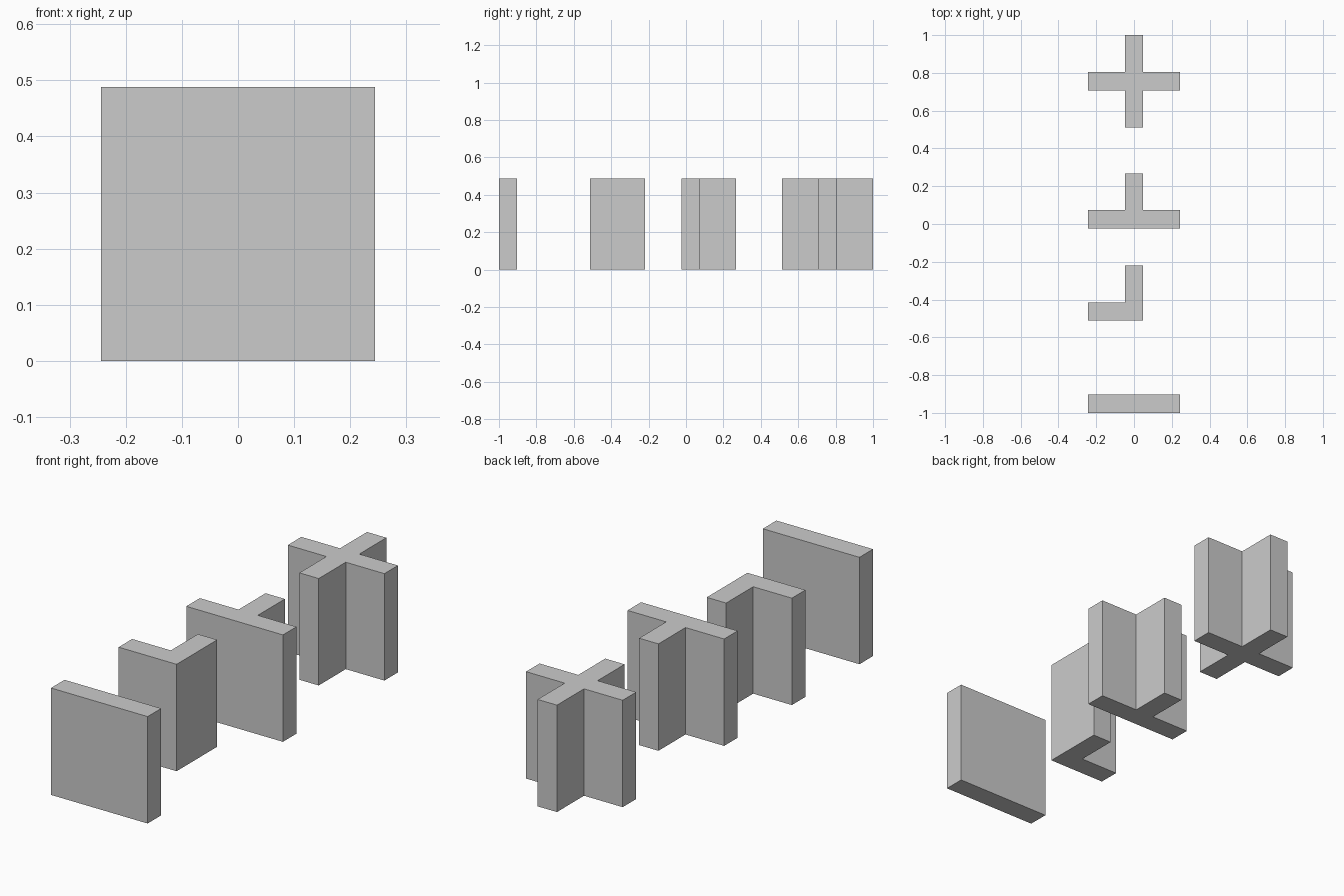
import bpy, bmesh
from mathutils import Vector

if "Cube" in bpy.data.objects:
    bpy.data.objects.remove(bpy.data.objects["Cube"])

T = 2 / 20.5        # wall thickness
H = T / 2           # half thickness
R = 2.5 * T         # arm reach from the joint centre
HEIGHT = 5 * T
DIRS = [("E", Vector((1, 0, 0))), ("N", Vector((0, 1, 0))),
        ("W", Vector((-1, 0, 0))), ("S", Vector((0, -1, 0)))]


def outline(arms):
    """Counter-clockwise outline of a wall joint with the given arms."""
    pts = []
    for i, (name, d) in enumerate(DIRS):
        nxt_name, n = DIRS[(i + 1) % 4]
        if name in arms:
            pts += [d * R - n * H, d * R + n * H]
        # inner or outer corner; skipped where the side runs straight on
        if (name in arms) == (nxt_name in arms):
            pts.append((d + n) * H)
    return pts


def wall(name, arms, y):
    bm = bmesh.new()
    base = bm.faces.new([bm.verts.new(p) for p in outline(arms)])
    top = bmesh.ops.extrude_face_region(bm, geom=[base], use_keep_orig=True)["geom"]
    bmesh.ops.translate(bm, vec=(0, 0, HEIGHT),
                        verts=[v for v in top if isinstance(v, bmesh.types.BMVert)])
    bmesh.ops.recalc_face_normals(bm, faces=bm.faces)
    mesh = bpy.data.meshes.new(name)
    bm.to_mesh(mesh)
    bm.free()
    ob = bpy.data.objects.new(name, mesh)
    ob.location.y = y
    bpy.context.collection.objects.link(ob)


# Wall pieces from front to back
wall("straight_wall", "EW", -1 + H)
wall("corner_wall", "WN", -1 + H + 5 * T)
wall("tee_wall", "EWN", -1 + H + 10 * T)
wall("cross_wall", "ENWS", 1 - R)
